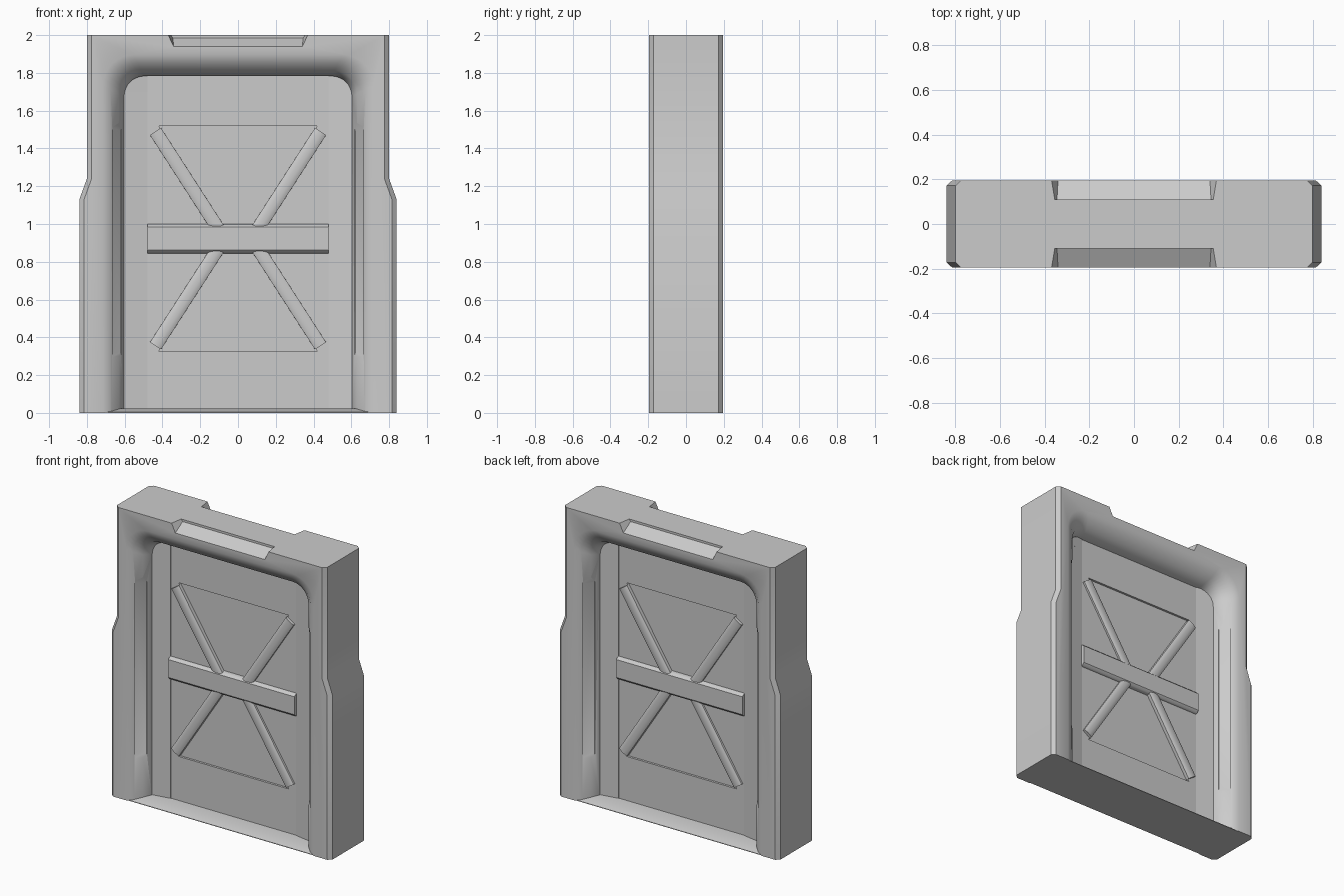
import bpy, bmesh
from math import pi, sin, cos, radians
from mathutils import Vector

cube = bpy.data.objects.get("Cube")
if cube:
    bpy.data.objects.remove(cube, do_unlink=True)

# One plain grey for the whole door
grey = bpy.data.materials.new("painted_grey")
grey.use_nodes = True
grey.diffuse_color = (0.6, 0.6, 0.6, 1)
grey.node_tree.nodes["Principled BSDF"].inputs["Base Color"].default_value = (0.6, 0.6, 0.6, 1)
parts = []


def loft(name, loops, part=True):
    """Skin a stack of equal-length loops and cap both ends."""
    bm = bmesh.new()
    rings = [[bm.verts.new(p) for p in loop] for loop in loops]
    n = len(rings[0])
    for a, b in zip(rings, rings[1:]):
        for i in range(n):
            j = (i + 1) % n
            bm.faces.new((a[i], a[j], b[j], b[i]))
    bm.faces.new(rings[0])
    bm.faces.new(rings[-1])
    bmesh.ops.recalc_face_normals(bm, faces=bm.faces)
    mesh = bpy.data.meshes.new(name)
    bm.to_mesh(mesh)
    bm.free()
    ob = bpy.data.objects.new(name, mesh)
    bpy.context.collection.objects.link(ob)
    mesh.materials.append(grey)
    if part:
        parts.append(ob)
    else:
        ob.hide_render = True
    return ob


def upright(shape, y):
    return [(x, y, z) for x, z in shape]


def cut(ob, cutters):
    """Subtract the cutters, bake the result and delete them."""
    for c in cutters:
        mod = ob.modifiers.new("cut", 'BOOLEAN')
        mod.operation = 'DIFFERENCE'
        mod.solver = 'EXACT'
        mod.object = c
    bpy.context.view_layer.update()
    baked = ob.evaluated_get(bpy.context.evaluated_depsgraph_get())
    ob.data = bpy.data.meshes.new_from_object(baked)
    ob.modifiers.clear()
    for c in cutters:
        bpy.data.objects.remove(c, do_unlink=True)


def outline(inset):
    right = [(0.84, 0), (0.84, 1.13), (0.8, 1.24), (0.8, 2)]
    right = [(x - inset, z) for x, z in right]
    return right + [(-x, z) for x, z in reversed(right)]


def arch(grow):
    """Door opening with rounded top corners, widened by grow."""
    w, h, r = 0.63 + grow, 1.81 + grow, 0.12 + grow * 0.5
    pts = [(w, -0.1)]
    for k in range(9):
        a = k * pi / 16
        pts.append((w - r + r * cos(a), h - r + r * sin(a)))
    return pts + [(-x, z) for x, z in reversed(pts)]


# Frame: chamfered slab with a flared opening
frame = loft("door_frame", [upright(outline(i), y) for y, i in
                            ((-0.195, 0.025), (-0.172, 0), (0.172, 0), (0.195, 0.025))])
flare = [(-0.21, 0.12), (-0.195, 0.085), (-0.177, 0.045), (-0.135, 0), (-0.075, -0.027)]
levels = flare + [(-y, g) for y, g in reversed(flare)]
cutters = [loft("opening_cutter", [upright(arch(g), y) for y, g in levels], False)]

for s in (-1, 1):
    # Sloped grip notch in the top edge
    cutters.append(loft("notch_cutter", [
        [(-w, s * y, z) for w, y, z in notch] + [(w, s * y, z) for w, y, z in reversed(notch)]
        for notch in ([(0.34, 0.2, 1.937), (0.345, 0.11, 1.985)],
                      [(0.37, 0.2, 2), (0.355, 0.11, 2)],
                      [(0.37, 0.2, 2.1), (0.355, 0.11, 2.1)])], False))
    # Long scallop along each jamb
    for m in (-1, 1):
        deep = [(0.68, 0.168), (0.622, 0.108), (0.5, 0.108), (0.5, 0.168)]
        shallow = [(0.63, 0.168), (0.59, 0.108), (0.5, 0.108), (0.5, 0.168)]
        cutters.append(loft("scallop_cutter", [
            [(m * x, s * y, z) for x, y in prof] for prof, z in
            ((shallow, 0.24), (deep, 0.32), (deep, 1.49), (shallow, 1.57))], False))
cut(frame, cutters)

# Door leaf with shallow trapezoid recesses on both faces
H = 0.047
leaf = loft("door_leaf", [upright([(-0.48, 0.01), (0.48, 0.01), (0.48, 1.79), (-0.48, 1.79)], y)
                          for y in (-H, H)])
recesses = []
for s in (-1, 1):
    for tip, root in ((1.52, 0.95), (0.325, 0.9)):
        trap = [(-0.42, tip), (0.42, tip), (0.06, root), (-0.06, root)]
        recesses.append(loft("recess_cutter", [upright(trap, s * y) for y in (H - 0.015, 0.1)], False))
cut(leaf, recesses)

# Slanted side panels between leaf and frame
for m, side in ((1, "left"), (-1, "right")):
    prof = [(0.478, -0.05), (0.62, -0.075), (0.62, 0.075), (0.478, 0.05)]
    loft(side + "_side_panel", [[(m * x, y, z) for x, y in prof] for z in (0.01, 1.7)])
    # Rounded upper end tucked inside the arch
    prof = [(0.478, -0.05), (0.6, -0.072), (0.6, 0.072), (0.478, 0.05)]
    loft(side + "_side_panel_top", [[(m * x, y, z) for x, y in prof] for z in (1.7, 1.79)])


def rib(name, a, b, width, height, s):
    """Raised bar with rounded shoulders between two points on a face."""
    a, b = Vector(a), Vector(b)
    d = (b - a).normalized()
    side = Vector((-d.y, d.x)) * width / 2
    prof = [(-1, -0.5), (-1, 0)]
    for k in range(1, 7):
        t = pi - k * pi / 7
        prof.append((max(-1, min(1, 1.1 * cos(t))), sin(t) ** 0.6))
    prof += [(1, 0), (1, -0.5)]
    loops = []
    for p in (a, b):
        pts = [(p + side * u, s * (H + v * height)) for u, v in prof]
        loops.append([(q.x, y, q.y) for q, y in pts])
    return loft(name, loops)


# Cross bar and four braces on each face
for s, face in ((-1, "front"), (1, "back")):
    bar = [(0.843, 0.02), (0.843, H), (0.848, 0.06), (0.862, 0.072),
           (0.985, 0.072), (0.996, 0.06), (1.0, H), (1.0, 0.02)]
    loft(face + "_cross_bar", [[(x, s * y, z) for z, y in bar] for x in (-0.48, 0.48)])
    for m in (-1, 1):
        for tip, root in ((1.49, 0.96), (0.355, 0.885)):
            rib(face + "_brace", (m * 0.437, tip), (m * 0.095, root), 0.07, 0.021, s)

# Threshold with sloped lips
sill = [(-0.19, 0), (-0.19, 0.004), (-0.13, 0.022), (0.13, 0.022), (0.19, 0.004), (0.19, 0)]
loft("threshold", [[(x, y, z) for y, z in sill] for x in (-0.71, 0.71)])

# Smooth the soft shapes and keep the hard edges crisp
bpy.ops.object.select_all(action='DESELECT')
for ob in parts:
    ob.select_set(True)
bpy.context.view_layer.objects.active = frame
bpy.ops.object.shade_smooth_by_angle(angle=radians(32))
